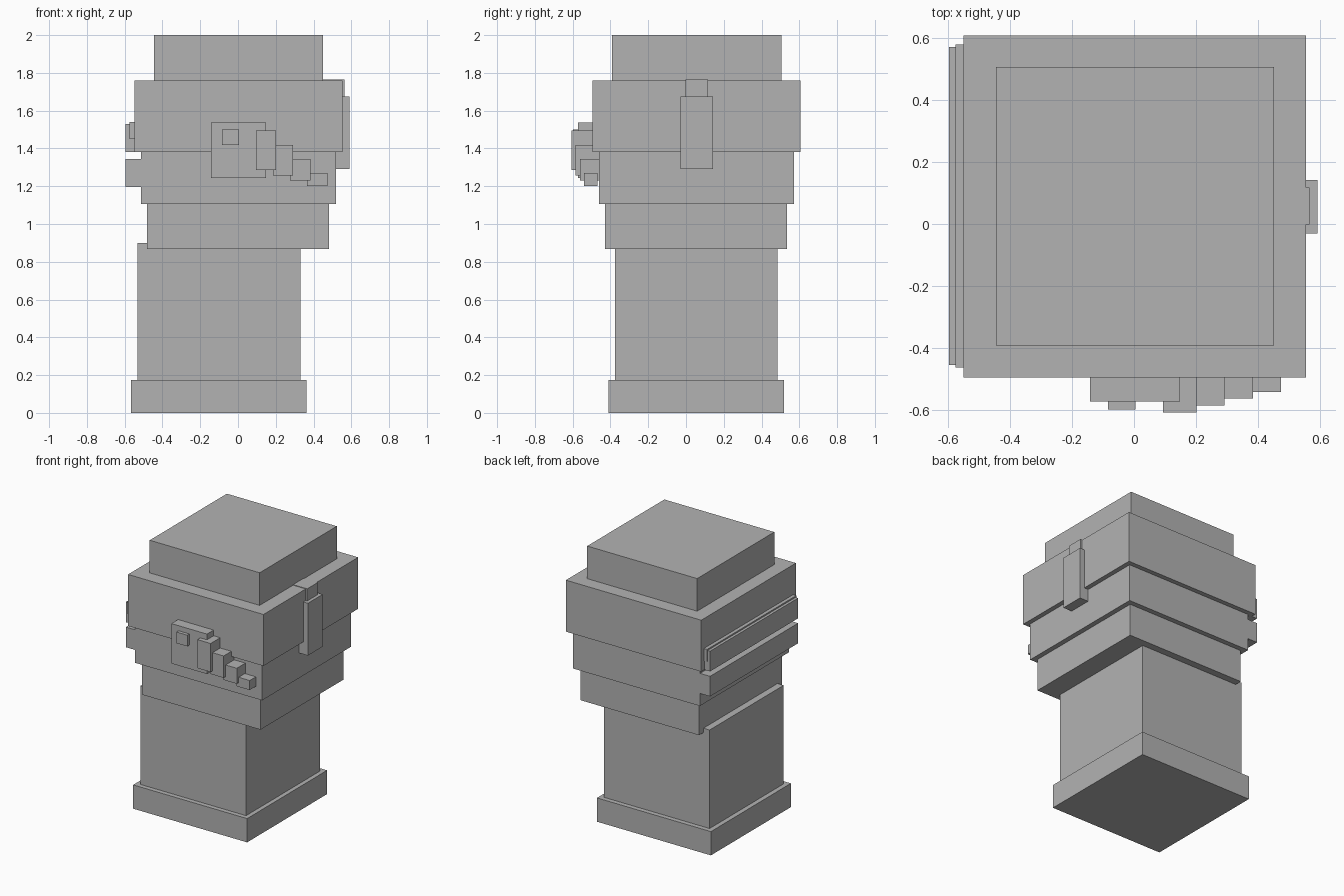
import bpy
import bmesh
from mathutils import Vector

grey = bpy.data.materials.new("plain grey")
grey.diffuse_color = (0.45, 0.45, 0.45, 1)


def box(name, x, y, z):
    """Axis-aligned block spanning the given (min, max) ranges."""
    bm = bmesh.new()
    bmesh.ops.create_cube(bm, size=1)
    lo, hi = Vector((x[0], y[0], z[0])), Vector((x[1], y[1], z[1]))
    for v in bm.verts:
        v.co = (lo + hi) / 2 + v.co * (hi - lo)
    mesh = bpy.data.meshes.new(name)
    bm.to_mesh(mesh)
    bm.free()
    mesh.materials.append(grey)
    ob = bpy.data.objects.new(name, mesh)
    bpy.context.collection.objects.link(ob)
    return ob


# Foot and column, offset to the left of the head
box("base", (-0.566, 0.362), (-0.411, 0.519), (0, 0.175))
box("column", (-0.531, 0.330), (-0.377, 0.484), (0.175, 0.90))

# Widening tiers and crown
box("lower_tier", (-0.481, 0.483), (-0.428, 0.536), (0.868, 1.106))
box("middle_tier", (-0.514, 0.519), (-0.461, 0.573), (1.106, 1.381))
box("upper_tier", (-0.549, 0.553), (-0.494, 0.607), (1.381, 1.76))
box("crown", (-0.445, 0.450), (-0.391, 0.506), (1.76, 2.0))

# Front plate and its square stud
box("front_plate", (-0.142, 0.148), (-0.572, -0.45), (1.243, 1.537))
box("front_stud", (-0.084, 0.005), (-0.597, -0.55), (1.418, 1.50))

# Row of blocks shrinking towards the right: left edge, front, bottom, top
steps = [(0.094, -0.606, 1.285, 1.495),
         (0.185, -0.584, 1.258, 1.419),
         (0.276, -0.561, 1.230, 1.344),
         (0.366, -0.540, 1.200, 1.270)]
for i, (left, front, low, high) in enumerate(steps):
    back = -0.45 if i < 3 else -0.468
    box(f"step_block_{i + 1}", (left, left + 0.107), (front, back), (low, high))

# Hanging flap and strap on the right side
box("side_flap", (0.50, 0.590), (-0.030, 0.142), (1.29, 1.675))
box("side_strap", (0.44, 0.565), (-0.002, 0.117), (1.60, 1.764))

# Long slats on the left side
box("upper_slat", (-0.595, -0.53), (-0.454, 0.570), (1.381, 1.53))
box("upper_slat_backing", (-0.575, -0.53), (-0.462, 0.577), (1.45, 1.54))
box("lower_slat", (-0.595, -0.50), (-0.454, 0.570), (1.197, 1.345))
